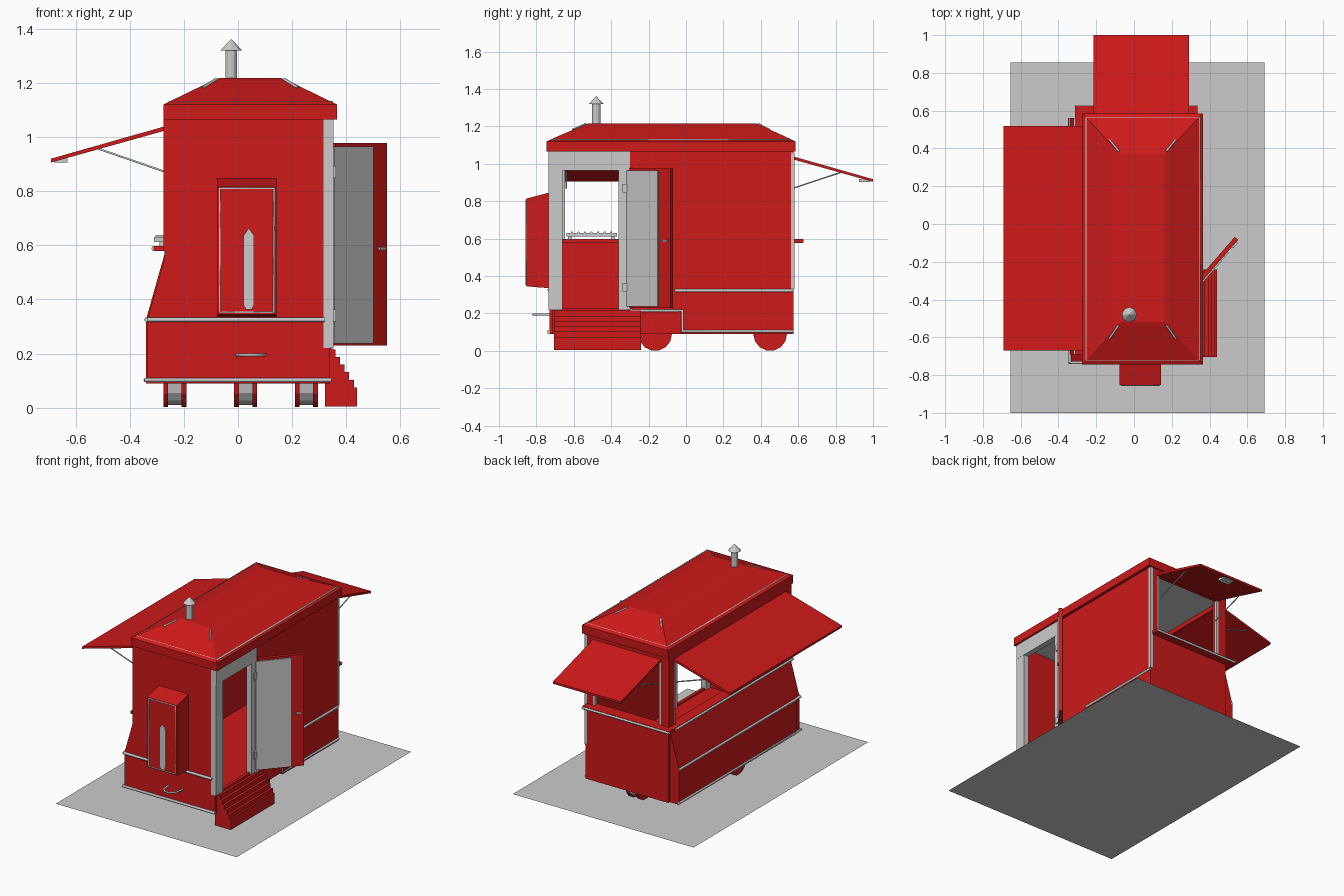
import bpy, bmesh, math
from mathutils import Vector


def material(name, col):
    m = bpy.data.materials.new(name)
    m.diffuse_color = col
    return m


RED = material("red_paint", (0.62, 0.01, 0.01, 1))


def finish(name, bm, mat):
    bmesh.ops.recalc_face_normals(bm, faces=bm.faces)
    me = bpy.data.meshes.new(name)
    bm.to_mesh(me)
    bm.free()
    ob = bpy.data.objects.new(name, me)
    bpy.context.collection.objects.link(ob)
    if mat:
        me.materials.append(mat)
    return ob


def loft(name, rings, mat=None):
    """Join equal-length rings of points, with both ends capped."""
    bm = bmesh.new()
    vs = [[bm.verts.new(p) for p in r] for r in rings]
    n = len(vs[0])
    for a, b in zip(vs, vs[1:]):
        for i in range(n):
            bm.faces.new((a[i], a[(i + 1) % n], b[(i + 1) % n], b[i]))
    bm.faces.new(vs[0])
    bm.faces.new(vs[-1])
    return finish(name, bm, mat)


def prism(name, pts, axis, a, b, mat=RED):
    """Extrude a 2D profile along an axis from a to b."""
    put = {"x": lambda p, t: (t, p[0], p[1]),
           "y": lambda p, t: (p[0], t, p[1]),
           "z": lambda p, t: (p[0], p[1], t)}[axis]
    return loft(name, [[put(p, t) for p in pts] for t in (a, b)], mat)


def rect(x0, x1, y0, y1):
    return [(x0, y0), (x1, y0), (x1, y1), (x0, y1)]


def box(name, x0, x1, y0, y1, z0, z1, mat=RED):
    return prism(name, rect(x0, x1, y0, y1), "z", z0, z1, mat)


def tube(name, pts, r, cyclic=False):
    cu = bpy.data.curves.new(name, "CURVE")
    cu.dimensions = "3D"
    cu.bevel_depth = r
    cu.bevel_resolution = 1
    cu.use_fill_caps = True
    sp = cu.splines.new("POLY")
    sp.points.add(len(pts) - 1)
    for q, p in zip(sp.points, pts):
        q.co = (*p, 1)
    sp.use_cyclic_u = cyclic
    ob = bpy.data.objects.new(name, cu)
    bpy.context.collection.objects.link(ob)
    return ob


def cone(name, loc, r1, r2, h, n, mat=None, axis="z"):
    bm = bmesh.new()
    bmesh.ops.create_cone(bm, cap_ends=True, segments=n, radius1=r1, radius2=r2, depth=h)
    ob = finish(name, bm, mat)
    ob.location = loc
    if axis == "x":
        ob.rotation_euler = (0, math.pi / 2, 0)
    return ob


# Flat display plate the wagon stands on
bm = bmesh.new()
bm.faces.new([bm.verts.new((x, y, 0)) for x, y in rect(-0.655, 0.69, -1, 0.855)])
finish("base_plate", bm, None)

# Chassis and walls
box("chassis", -0.265, 0.325, -0.72, 0.56, 0.09, 0.22)
box("front_wall", -0.265, 0.34, -0.73, -0.71, 0.09, 1.07)
prism("right_wall", [(-0.3, 0.21), (-0.02, 0.21), (-0.02, 0.09), (0.575, 0.09),
                     (0.575, 1.07), (-0.3, 1.07)], "x", 0.325, 0.345)
box("left_lower_wall", -0.272, -0.252, -0.73, 0.575, 0.09, 0.59)
box("left_header", -0.275, -0.255, -0.73, 0.575, 1.02, 1.07)
box("left_front_post", -0.275, -0.255, -0.73, -0.66, 0.58, 1.03)
box("back_left_post", -0.275, -0.215, 0.515, 0.575, 0.58, 1.03)
box("back_lower_wall", -0.265, 0.34, 0.555, 0.575, 0.09, 0.59)
box("back_header", -0.265, 0.34, 0.555, 0.575, 1.02, 1.07)
box("back_right_post", 0.29, 0.34, 0.555, 0.575, 0.58, 1.03)
box("ceiling", -0.26, 0.33, -0.715, 0.56, 1.05, 1.066, None)
prism("left_flared_skirt", [(-0.268, 0.58), (-0.34, 0.325), (-0.34, 0.09), (-0.268, 0.09)],
      "y", -0.69, 0.56)

# Hipped roof
loft("roof", [[(x, y, z) for x, y in rect(*r)] for z, r in (
    (1.065, (-0.275, 0.365, -0.745, 0.585)), (1.12, (-0.275, 0.365, -0.745, 0.585)),
    (1.13, (-0.255, 0.345, -0.725, 0.565)), (1.208, (-0.095, 0.185, -0.545, 0.395)),
    (1.217, (-0.07, 0.16, -0.52, 0.37)))], RED)
tube("roof_edge_piping", [(x, y, 1.126) for x, y in rect(-0.253, 0.347, -0.72, 0.56)], 0.007, True)
for sx in (-1, 1):
    for sy in (-1, 1):
        tube("roof_hip_piping", [(0.045 + sx * 0.175, -0.08 + sy * 0.525, 1.182),
                                 (0.045 + sx * 0.125, -0.075 + sy * 0.46, 1.213)], 0.006)

# Chimney
cone("chimney_pipe", (-0.025, -0.48, 1.26), 0.022, 0.022, 0.13, 12)
cone("chimney_cap", (-0.025, -0.48, 1.34), 0.04, 0.002, 0.04, 8)

# Raised awnings with struts and handles
prism("left_awning", [(-0.268, 1.024), (-0.268, 1.04), (-0.69, 0.92), (-0.69, 0.906)], "y", -0.67, 0.52)
prism("back_awning", [(0.572, 1.024), (0.572, 1.04), (1.0, 0.918), (1.0, 0.904)], "x", -0.215, 0.29)
for y in (-0.64, 0.49):
    tube("left_awning_strut", [(-0.265, y, 0.87), (-0.52, y, 0.958)], 0.004)
for x in (-0.19, 0.265):
    tube("back_awning_strut", [(0.572, 0.87), (0.83, 0.955)] and
         [(x, 0.572, 0.87), (x, 0.83, 0.955)], 0.004)
box("left_awning_handle", -0.68, -0.63, -0.12, -0.03, 0.906, 0.92, None)
box("back_awning_handle", 0.0, 0.08, 0.925, 0.985, 0.904, 0.92, None)

# Serving shelves with grey edge rails
box("left_shelf", -0.312, -0.24, -0.69, 0.56, 0.578, 0.598)
tube("left_shelf_rail", [(-0.312, -0.69, 0.588), (-0.312, 0.56, 0.588)], 0.009)
box("back_shelf", -0.312, 0.335, 0.54, 0.625, 0.578, 0.598)
tube("back_shelf_rail", [(-0.312, 0.622, 0.588), (0.335, 0.622, 0.588)], 0.009)

# Grill tray by the front of the left hatch
box("grill_tray", -0.31, -0.2, -0.64, -0.37, 0.612, 0.63, None)
for i in range(7):
    y = -0.61 + i * 0.035
    tube("grill_bar", [(-0.305, y, 0.633), (-0.205, y, 0.633)], 0.006)
for y in (-0.62, -0.39):
    box("grill_foot", -0.29, -0.22, y - 0.01, y + 0.01, 0.595, 0.615, None)

# Grey window and corner frames
for n, y in (("front", -0.655), ("back", 0.508)):
    box("left_window_frame_" + n, -0.272, -0.25, y - 0.007, y + 0.007, 0.59, 1.025, None)
for x in (-0.208, 0.283):
    box("back_window_frame", x - 0.007, x + 0.007, 0.553, 0.573, 0.59, 1.025, None)
box("back_right_corner_trim", 0.332, 0.35, 0.562, 0.58, 0.33, 1.06, None)

# Door frame
box("door_frame_front", 0.315, 0.352, -0.735, -0.66, 0.22, 1.065, None)
box("door_frame_back", 0.315, 0.352, -0.36, -0.3, 0.22, 1.065, None)
box("door_frame_top", 0.315, 0.353, -0.735, -0.3, 0.965, 1.065, None)

# Open door: u runs along the leaf, n is the side facing out
hinge = Vector((0.352, -0.295))
ang = math.radians(49)
u, n = Vector((math.cos(ang), math.sin(ang))), Vector((math.sin(ang), -math.cos(ang)))


def leaf(name, u0, u1, n0, n1, z0, z1, mat=None):
    prism(name, [hinge + u * a + n * b for a, b in rect(u0, u1, n0, n1)], "z", z0, z1, mat)


leaf("door", 0, 0.29, -0.012, 0.012, 0.23, 0.978, RED)
leaf("door_lining", -0.015, 0.205, 0.01, 0.019, 0.237, 0.965)
leaf("door_handle", 0.24, 0.275, 0.01, 0.022, 0.583, 0.593)
for z in (0.34, 0.87):
    box("door_hinge", 0.345, 0.362, -0.34, -0.315, z - 0.022, z + 0.022, None)

# Entrance steps
pts = [(0.44, 0.005), (0.44, 0.075)]
for i in range(6):
    x = 0.428 - i * 0.017
    z = 0.075 + i * 0.028
    pts += [(x, z), (x, z + 0.028)]
pts[-1] = (0.343, 0.23)
prism("entrance_steps", pts + [(0.322, 0.23), (0.322, 0.005)], "y", -0.705, -0.24)

# Piping around the lower body
tube("front_upper_trim", [(-0.335, -0.733, 0.325), (0.32, -0.733, 0.325)], 0.009)
tube("lower_trim", [(-0.34, 0.56, 0.102), (-0.34, -0.735, 0.102), (0.345, -0.735, 0.102)], 0.009)
tube("left_upper_trim", [(-0.338, -0.733, 0.325), (-0.338, 0.56, 0.325)], 0.009)
tube("right_upper_trim", [(0.345, -0.06, 0.322), (0.345, 0.573, 0.322)], 0.009)
tube("right_lower_trim", [(0.345, -0.3, 0.215), (0.345, -0.02, 0.215),
                          (0.345, -0.02, 0.105), (0.345, 0.573, 0.105)], 0.009)
prism("skirt_front_return", [(-0.268, 0.56), (-0.335, 0.325), (-0.335, 0.095), (-0.268, 0.095)],
      "y", -0.728, -0.685)

# Front cupboard with rim and pointed vent plate
prism("front_cupboard", [(-0.725, 0.335), (-0.852, 0.345), (-0.852, 0.815), (-0.725, 0.848)],
      "x", -0.077, 0.142)
tube("cupboard_rim", [(x, -0.852, z) for x, z in rect(-0.068, 0.133, 0.352, 0.81)], 0.005, True)
prism("cupboard_plate", [(0.02, 0.38), (0.03, 0.362), (0.05, 0.362), (0.06, 0.38),
                         (0.06, 0.635), (0.04, 0.663), (0.02, 0.635)], "y", -0.858, -0.85, None)

# Towing loop
tube("tow_loop", [(-0.005, -0.725, 0.195), (0.005, -0.795, 0.195), (0.03, -0.817, 0.195),
                  (0.065, -0.817, 0.195), (0.09, -0.795, 0.195), (0.1, -0.725, 0.195)], 0.006)

# Wheels: front pair and one at the back
for name, x, y in (("front_left", -0.233, -0.165), ("front_right", 0.253, -0.165), ("back", 0.028, 0.45)):
    cone(name + "_wheel_core", (x, y, 0.09), 0.082, 0.082, 0.06, 14, None, "x")
    for s in (-1, 1):
        cone(name + "_wheel_disc", (x + s * 0.034, y, 0.09), 0.09, 0.09, 0.018, 14, RED, "x")
